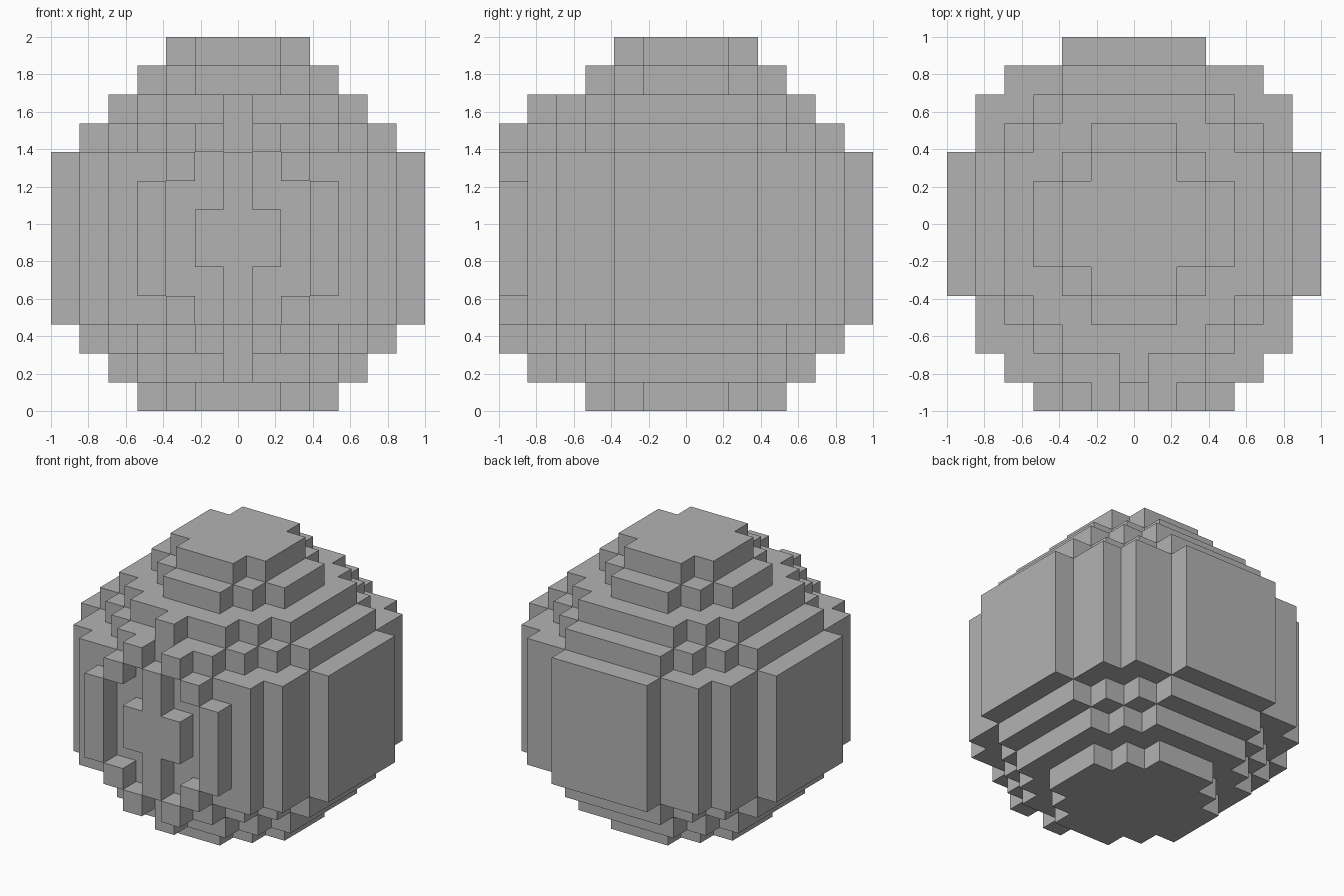
import bpy
import bmesh

old = bpy.data.objects.get("Cube")
if old:
    bpy.data.objects.remove(old, do_unlink=True)

U = 2 / 13  # size of one block

grey = bpy.data.materials.new("plain_grey")
grey.use_nodes = True
grey.diffuse_color = (0.45, 0.45, 0.45, 1)
grey.node_tree.nodes["Principled BSDF"].inputs["Base Color"].default_value = grey.diffuse_color


def prism(name, outline, z0, z1):
    """Extrude an outline, all measured in blocks."""
    bm = bmesh.new()
    base = bm.faces.new([bm.verts.new((x * U, y * U, z0 * U)) for x, y in outline])
    top = bmesh.ops.extrude_face_region(bm, geom=[base])["geom"]
    moved = [v for v in top if isinstance(v, bmesh.types.BMVert)]
    bmesh.ops.translate(bm, verts=moved, vec=(0, 0, (z1 - z0) * U))
    bmesh.ops.recalc_face_normals(bm, faces=bm.faces)
    mesh = bpy.data.meshes.new(name)
    bm.to_mesh(mesh)
    bm.free()
    mesh.materials.append(grey)
    obj = bpy.data.objects.new(name, mesh)
    bpy.context.collection.objects.link(obj)
    return obj


def tier(name, steps, z0, z1):
    """Stepped round slab from the half sizes of its overlapping rectangles."""
    quarter = []
    for i, (hx, hy) in enumerate(steps):
        quarter.append((hx, hy))
        if i + 1 < len(steps):
            quarter.append((hx, steps[i + 1][1]))
    outline = quarter + [(x, -y) for x, y in reversed(quarter)]
    outline += [(-x, -y) for x, y in quarter]
    outline += [(-x, y) for x, y in reversed(quarter)]
    return prism(name, outline, z0, z1)


def box(name, x0, x1, y0, y1, z0, z1):
    return prism(name, [(x0, y0), (x1, y0), (x1, y1), (x0, y1)], z0, z1)


# Stepped ball: mirrored tiers below and above the tall middle
small = [(1.5, 3.5), (2.5, 2.5), (3.5, 1.5)]
medium = [(2.5, 4.5), (3.5, 3.5), (4.5, 2.5)]
large = [(2.5, 5.5), (3.5, 4.5), (4.5, 3.5), (5.5, 2.5)]
for row, steps in enumerate((small, medium, large)):
    tier(f"lower_tier_{row}", steps, row, row + 1)
    tier(f"upper_tier_{row}", steps, 11 - row, 12 - row)
tier("crown", [(1.5, 2.5), (2.5, 1.5)], 12, 13)
tier("middle_body", [(4.5, 5.5), (5.5, 4.5), (6.5, 2.5)], 3, 9)
box("back_plate", -2.5, 2.5, 5.5, 6.5, 3, 9)

# Raised cross on the front
FRONT, BACK = -6.5, -5.5
cross = [(-.5, 3), (.5, 3), (.5, 5), (1.5, 5), (1.5, 7), (.5, 7),
         (.5, 9), (-.5, 9), (-.5, 7), (-1.5, 7), (-1.5, 5), (-.5, 5)]
obj = prism("front_cross", [(x, z) for x, z in cross], 0, 1)
for v in obj.data.vertices:
    x, z, depth = v.co
    v.co = (x, FRONT * U + depth, z)
obj.data.flip_normals()

# Ridges that carry the cross line over the tiers
for name, row in (("lower_ridge", 1), ("upper_ridge", 10)):
    box(name, -.5, .5, -5.5, -4.5, row, row + 1)

# Blocky ring around the cross
for side, s in (("left", 1), ("right", -1)):
    def ring(name, x0, z0, z1):
        a, b = sorted((s * x0, s * (x0 + 1)))
        box(f"{side}_ring_{name}", a, b, FRONT, BACK, z0, z1)
    ring("bar", 2.5, 4, 8)
    for x0, low, high in ((1.5, 3, 8), (.5, 2, 9)):
        ring(f"block_{low}", x0, low, low + 1)
        ring(f"block_{high}", x0, high, high + 1)
